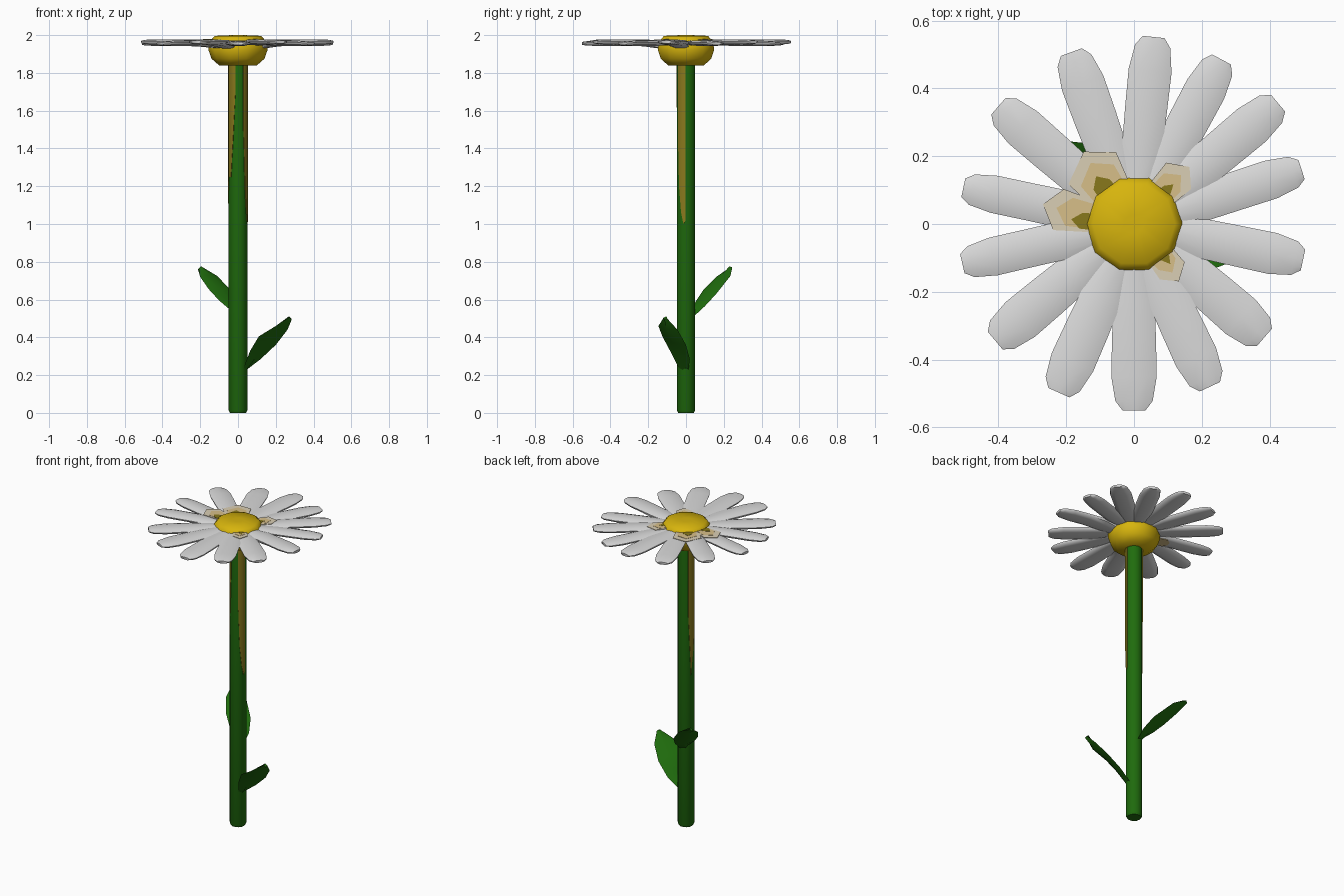
import bpy
from math import sin, cos, radians
from mathutils import Vector

if "Cube" in bpy.data.objects:
    bpy.data.objects.remove(bpy.data.objects["Cube"])


def material(name, rgb):
    m = bpy.data.materials.new(name)
    m.use_nodes = True
    m.diffuse_color = (*rgb, 1)
    bsdf = next(n for n in m.node_tree.nodes if n.type == 'BSDF_PRINCIPLED')
    bsdf.inputs["Base Color"].default_value = (*rgb, 1)
    return m


WHITE = material("petal_white", (0.7, 0.7, 0.7))
YELLOW = material("pollen_yellow", (0.68, 0.46, 0.004))
GREEN = material("stem_green", (0.014, 0.15, 0.004))
OCHRE = material("pollen_ochre", (0.25, 0.19, 0.012))
CREAM = material("pollen_cream", (0.68, 0.52, 0.25))
PALE = material("pollen_pale", (0.7, 0.62, 0.46))


def build(name, verts, faces, mat, smooth=45):
    mesh = bpy.data.meshes.new(name)
    mesh.from_pydata([tuple(v) for v in verts], [], faces)
    mesh.materials.append(mat)
    obj = bpy.data.objects.new(name, mesh)
    bpy.context.collection.objects.link(obj)
    bpy.ops.object.select_all(action='DESELECT')
    obj.select_set(True)
    bpy.context.view_layer.objects.active = obj
    bpy.ops.object.mode_set(mode='EDIT')
    bpy.ops.mesh.select_all(action='SELECT')
    bpy.ops.mesh.normals_make_consistent(inside=False)
    bpy.ops.object.mode_set(mode='OBJECT')
    bpy.ops.object.shade_smooth_by_angle(angle=radians(smooth))


def loft(name, rings, mat, smooth=45):
    """Skin closed rings of equal size and cap both ends."""
    n = len(rings[0])
    verts = [v for ring in rings for v in ring]
    faces = [(k * n + i, k * n + (i + 1) % n, (k + 1) * n + (i + 1) % n, (k + 1) * n + i)
             for k in range(len(rings) - 1) for i in range(n)]
    faces += [tuple(range(n))[::-1], tuple(range(len(verts) - n, len(verts)))]
    build(name, verts, faces, mat, smooth)


def polar(r, deg, z):
    return Vector((r * cos(radians(deg)), r * sin(radians(deg)), z))


def lathe(name, profile, sides, mat, smooth=45):
    loft(name, [[polar(r, 360 * i / sides, z) for i in range(sides)]
                for r, z in profile], mat, smooth)


# Stem and flower centre
lathe("stem", [(0.042, 0), (0.05, 0.015), (0.05, 1.86)], 14, GREEN)
lathe("flower_centre", [(0.1, 1.84), (0.14, 1.875), (0.156, 1.92), (0.154, 1.945),
                        (0.138, 1.98), (0.122, 1.996), (0.03, 2.0)], 10, YELLOW, 60)

# Petals: direction in degrees, reach from the axis, width factor, sag of the base
PETALS = [(84, .555, .95, 0), (62, .55, .92, 0), (40, .555, .95, 0), (18, .52, .87, 0),
          (-12, .51, .92, .025), (-41, .51, 1, 0), (-65, .53, .97, 0), (-90, .55, 1, 0),
          (-114, .545, 1, .025), (-140, .535, 1, .02), (-167, .52, .85, 0),
          (168, .515, .83, 0), (139, .53, .95, 0), (110, .54, .97, 0)]
# Fraction of reach, half width, half thickness
STATIONS = [(.19, .038, .012), (.42, .061, .014), (.62, .065, .015),
            (.82, .067, .014), (.95, .055, .012), (1, .034, .008)]
SECTION = [(1, .3), (.6, .85), (0, 1), (-.6, .85), (-1, .3), (-.95, -.4), (-.5, -1), (.5, -1), (.95, -.4)]
for index, (deg, reach, width, sag) in enumerate(PETALS):
    out, side = polar(1, deg, 0), polar(1, deg + 90, 0)
    lift = 0.004 * (-1) ** index
    rings = []
    for f, w, h in STATIONS:
        half = w * (1 + (width - 1) * min(1, (f - .19) * 2))
        drop = sag * max(0, 1 - (f - .19) * 3)
        rings.append([out * (f * reach) + side * (half * a)
                      + Vector((0, 0, 1.96 + lift * f + h * b - (drop if b < 0 else 0)))
                      for a, b in SECTION])
    loft(f"petal_{index + 1}", rings, WHITE, 60)


# Pollen stains lying on the petal bases
def stain(name, deg, spread, outer, z, mat):
    outline = [polar(.12, deg - spread, z), polar(outer * .84, deg - spread * .75, z),
               polar(outer, deg - spread * .1, z), polar(outer * .87, deg + spread * .65, z),
               polar(.12, deg + spread, z)]
    loft(name, [outline, [p + Vector((0, 0, 0.003)) for p in outline]], mat)


STAINS = [(128, 32, .26), (170, 22, .275), (48, 22, .235), (-50, 20, .215)]
for i, (deg, spread, outer) in enumerate(STAINS):
    stain(f"pollen_halo_{i + 1}", deg, spread, outer, 1.9735, PALE)
    stain(f"pollen_stain_{i + 1}", deg, spread * .8, outer * .85, 1.9748, CREAM)
for i, (deg, spread, outer) in enumerate([(130, 15, .18), (177, 12, .186), (46, 9, .165), (-47, 8, .16)]):
    stain(f"pollen_speck_{i + 1}", deg, spread, outer, 1.976, OCHRE)
stain("pollen_stain_below", 170, 16, .25, 1.944, CREAM)


# Pollen streaks running down the stem: angle and lower end of each column
def streak(name, columns):
    rings = [[polar(r, deg, z) for r, z in ((.048, 1.845), (.0525, 1.845), (.0525, low), (.048, low))]
             for deg, low in columns]
    loft(name, rings, OCHRE)


streak("left_streak", [(-56, 1.5), (-45, 1.2), (-30, 1.06), (-15, 1.0), (-2, 1.02)])
streak("right_streak", [(140, 1.4), (160, 1.0), (180, 1.15), (200, 1.25),
                        (225, 1.25), (240, 1.45), (255, 1.7)])


# Leaves: two edges joined by a raised midrib on both faces
def leaf(name, edge_a, edge_b, thickness):
    a, b = [Vector(p) for p in edge_a], [Vector(p) for p in edge_b]
    rings = []
    for k in range(len(a)):
        along = a[min(k + 1, len(a) - 1)] - a[max(k - 1, 0)]
        normal = along.cross(b[k] - a[k]).normalized() * thickness
        mid = (a[k] + b[k]) / 2
        rings.append([a[k], mid + normal, b[k], mid - normal])
    loft(name, rings, GREEN, 30)


leaf("lower_leaf",
     [(.035, .012, .22), (.12, .02, .285), (.2, .0, .36), (.262, -.045, .44), (.282, -.1, .5)],
     [(.03, -.04, .24), (.065, -.085, .33), (.11, -.125, .405), (.2, -.146, .46), (.272, -.118, .505)], .013)
leaf("upper_leaf",
     [(-.035, .02, .54), (-.1, .055, .595), (-.155, .095, .655), (-.2, .16, .72), (-.207, .225, .765)],
     [(.01, .035, .505), (.01, .1, .565), (-.02, .16, .63), (-.11, .235, .725), (-.2, .245, .77)], .013)
